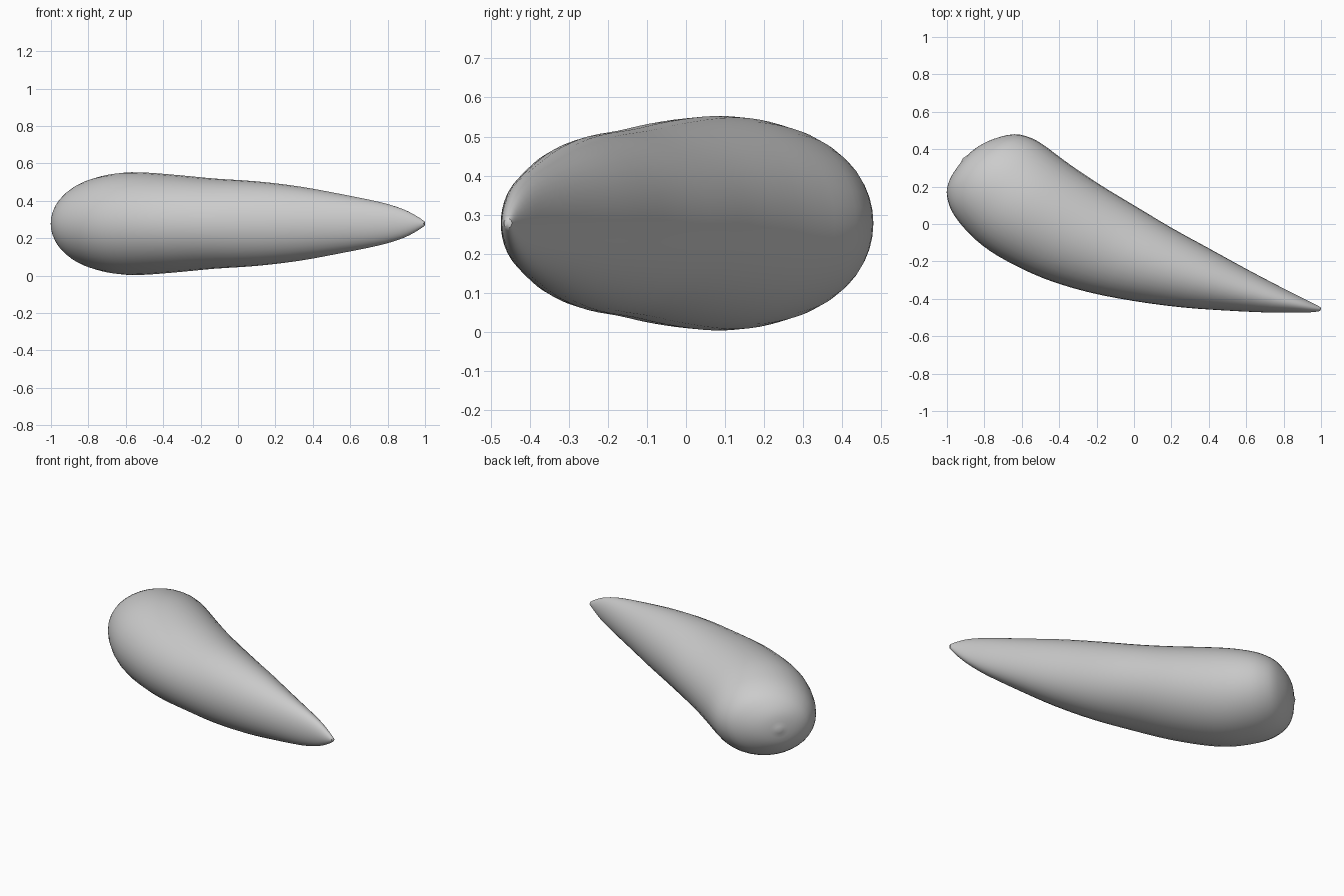
import bpy, bmesh, math
from mathutils import Vector

if "Cube" in bpy.data.objects:
    bpy.data.objects.remove(bpy.data.objects["Cube"])

MID_Z = 0.278
SIDES = 36
STEPS = 3

# Stations along the body: back edge x, y, front edge x, y, half height
STATIONS = [
    (-0.91, 0.35, -0.91, 0.35, 0.0),
    (-0.84, 0.41, -0.965, 0.275, 0.08),
    (-0.75, 0.455, -0.995, 0.21, 0.14),
    (-0.64, 0.48, -1.0, 0.15, 0.192),
    (-0.55, 0.46, -0.975, 0.07, 0.232),
    (-0.48, 0.42, -0.91, -0.02, 0.257),
    (-0.40, 0.36, -0.81, -0.115, 0.273),
    (-0.30, 0.288, -0.68, -0.198, 0.273),
    (-0.15, 0.19, -0.48, -0.292, 0.259),
    (0.0, 0.10, -0.25, -0.363, 0.241),
    (0.20, -0.02, 0.0, -0.412, 0.226),
    (0.40, -0.13, 0.25, -0.445, 0.199),
    (0.60, -0.24, 0.48, -0.462, 0.160),
    (0.80, -0.345, 0.71, -0.473, 0.116),
    (0.90, -0.395, 0.86, -0.474, 0.078),
    (0.965, -0.428, 0.945, -0.472, 0.04),
    (1.0, -0.446, 0.993, -0.466, 0.012),
]


def smooth_stations(rows):
    """Catmull-Rom interpolation between stations."""
    out = []
    for i in range(len(rows) - 1):
        quad = [rows[max(i - 1, 0)], rows[i], rows[i + 1], rows[min(i + 2, len(rows) - 1)]]
        for s in range(STEPS):
            t = s / STEPS
            out.append([0.5 * (2 * b + (c - a) * t + (2 * a - 5 * b + 4 * c - d) * t * t
                               + (3 * b - a - 3 * c + d) * t ** 3) for a, b, c, d in zip(*quad)])
    return out + [list(rows[-1])]


# Tapered curved body: elliptical rings lofted from blunt end to tip
bm = bmesh.new()
rings = []
for ux, uy, lx, ly, h in smooth_stations(STATIONS)[1:]:
    u, l = Vector((ux, uy, MID_Z)), Vector((lx, ly, MID_Z))
    centre, half = (u + l) / 2, (u - l) / 2
    ring = []
    for k in range(SIDES):
        a = 2 * math.pi * k / SIDES
        ring.append(bm.verts.new(centre + half * math.cos(a) + Vector((0, 0, h * math.sin(a)))))
    rings.append(ring)
for r0, r1 in zip(rings, rings[1:]):
    for k in range(SIDES):
        n = (k + 1) % SIDES
        bm.faces.new((r0[k], r0[n], r1[n], r1[k]))

# Close both ends with fans
for ring, point in ((rings[0], (-0.915, 0.352, MID_Z)), (rings[-1], (1.0, -0.456, MID_Z))):
    pole = bm.verts.new(point)
    for k in range(SIDES):
        bm.faces.new((ring[k], ring[(k + 1) % SIDES], pole))
bmesh.ops.recalc_face_normals(bm, faces=bm.faces)

mesh = bpy.data.meshes.new("tapered_body")
bm.to_mesh(mesh)
bm.free()
body = bpy.data.objects.new("tapered_body", mesh)
bpy.context.collection.objects.link(body)

# Plain light grey
grey = bpy.data.materials.new("light_grey")
grey.diffuse_color = (0.6, 0.6, 0.6, 1)
grey.use_nodes = True
grey.node_tree.nodes["Principled BSDF"].inputs["Base Color"].default_value = grey.diffuse_color
mesh.materials.append(grey)

bpy.context.view_layer.objects.active = body
body.select_set(True)
bpy.ops.object.shade_smooth_by_angle(angle=math.radians(40))
